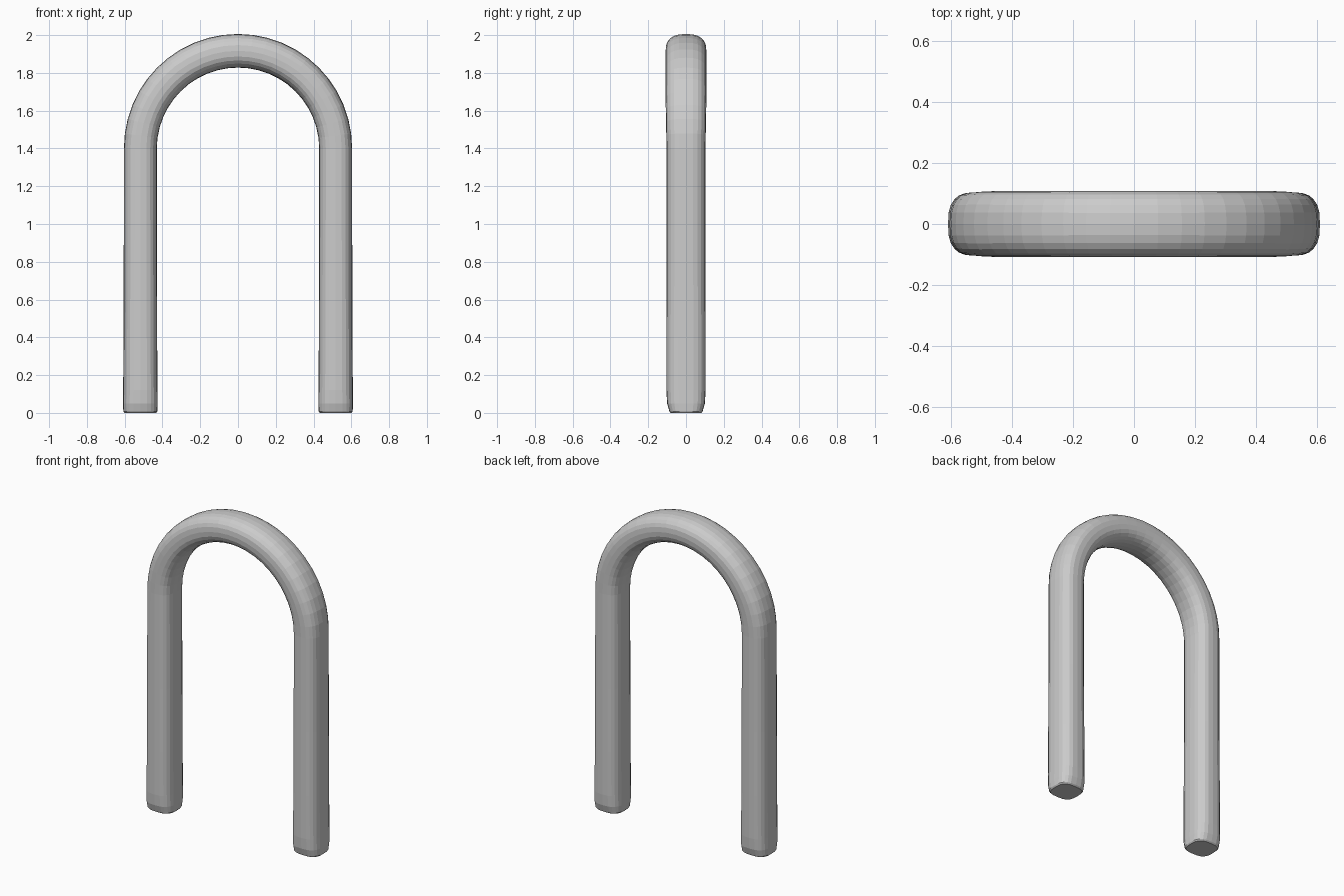
import bpy, bmesh
from math import sin, cos, pi, copysign

if "Cube" in bpy.data.objects:
    bpy.data.objects.remove(bpy.data.objects["Cube"])

SIDES = 24
ARCH = 24
R, SPRING = 0.517, 1.4      # arch radius and height of its centre


def spow(v, e):
    return copysign(abs(v) ** e, v)


def ring(bm, x, z, ang, rn, ry, power):
    """Rounded-square section; ang is the outward direction in the xz plane."""
    verts = []
    for i in range(SIDES):
        t = 2 * pi * i / SIDES
        n = rn * spow(cos(t), 2 / power)
        y = ry * spow(sin(t), 2 / power)
        verts.append(bm.verts.new((x + n * cos(ang), y, z + n * sin(ang))))
    return verts


# Leg stations from the foot up: z, half thickness, half depth, squareness
leg = [(0.0, 0.084, 0.080, 3.0), (0.008, 0.090, 0.088, 3.0),
       (0.05, 0.092, 0.100, 2.9), (0.12, 0.091, 0.104, 2.8),
       (0.4, 0.089, 0.104, 2.8), (0.8, 0.088, 0.103, 2.7)]

bm = bmesh.new()
rings = [ring(bm, R, z, 0, rn, ry, p) for z, rn, ry, p in leg]

# Semicircular bend
for i in range(ARCH + 1):
    a = pi * i / ARCH
    s = sin(a)
    rings.append(ring(bm, R * cos(a), SPRING + R * s, a,
                      0.087 + 0.002 * s, 0.103 + 0.005 * min(1, 2 * s), 2.7 - 0.2 * s))

# Opposite leg
rings += [ring(bm, -R, z, pi, rn, ry, p) for z, rn, ry, p in reversed(leg)]

# Skin and foot caps
for a, b in zip(rings, rings[1:]):
    for i in range(SIDES):
        j = (i + 1) % SIDES
        bm.faces.new((a[i], a[j], b[j], b[i]))
bm.faces.new(rings[0])
bm.faces.new(rings[-1])
bmesh.ops.recalc_face_normals(bm, faces=bm.faces)

mesh = bpy.data.meshes.new("arched_tube")
bm.to_mesh(mesh)
bm.free()
obj = bpy.data.objects.new("arched_tube", mesh)
bpy.context.collection.objects.link(obj)
